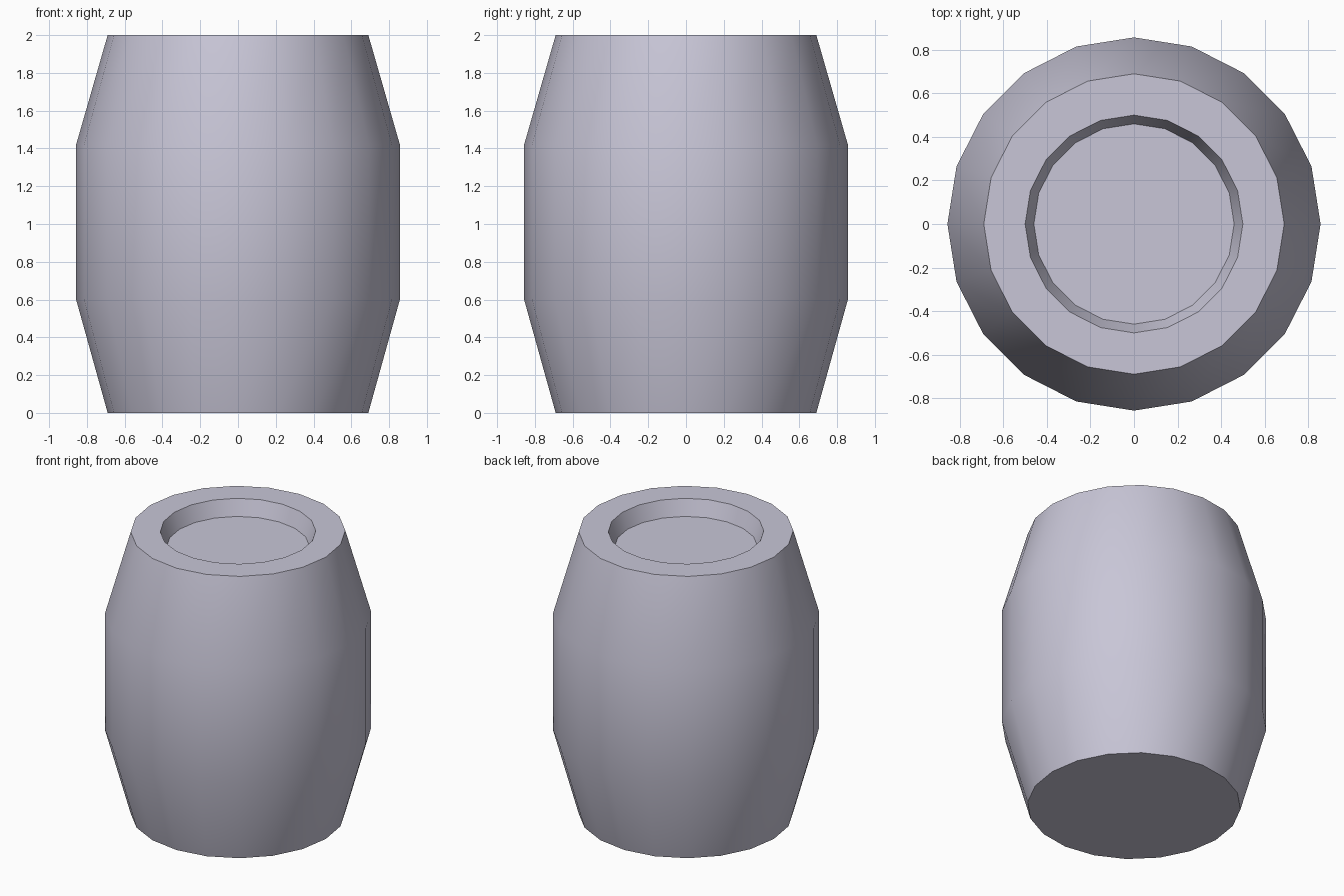
import bpy
import bmesh
from math import cos, sin, tau, radians

SIDES = 20

cube = bpy.data.objects.get("Cube")
if cube:
    bpy.data.objects.remove(cube, do_unlink=True)

# Single pale violet-grey colour
grey = bpy.data.materials.new("pale_violet_grey")
colour = (0.58, 0.565, 0.68, 1)
grey.use_nodes = True
grey.diffuse_color = colour
shader = next(n for n in grey.node_tree.nodes if n.type == 'BSDF_PRINCIPLED')
shader.inputs["Base Color"].default_value = colour


def lathe(name, profile, material):
    """Turn a (radius, height) profile about z and cap both ends."""
    bm = bmesh.new()
    rings = []
    for radius, z in profile:
        rings.append([bm.verts.new((radius * cos(tau * i / SIDES),
                                    radius * sin(tau * i / SIDES), z))
                      for i in range(SIDES)])
    for low, high in zip(rings, rings[1:]):
        for i in range(SIDES):
            j = (i + 1) % SIDES
            bm.faces.new((low[i], low[j], high[j], high[i]))
    bm.faces.new(rings[0][::-1])
    bm.faces.new(rings[-1])
    mesh = bpy.data.meshes.new(name)
    bm.to_mesh(mesh)
    bm.free()
    mesh.materials.append(material)
    obj = bpy.data.objects.new(name, mesh)
    bpy.context.collection.objects.link(obj)
    return obj


# Barrel: flat base, bulging wall, flat rim, tapered recess with a floor
barrel = lathe("barrel", [
    (0.69, 0), (0.857, 0.6), (0.857, 1.42), (0.69, 2),
    (0.5, 2), (0.46, 1.89),
], grey)

# Smooth wall, crisp rims
bpy.ops.object.select_all(action='DESELECT')
barrel.select_set(True)
bpy.context.view_layer.objects.active = barrel
bpy.ops.object.shade_smooth_by_angle(angle=radians(30))
